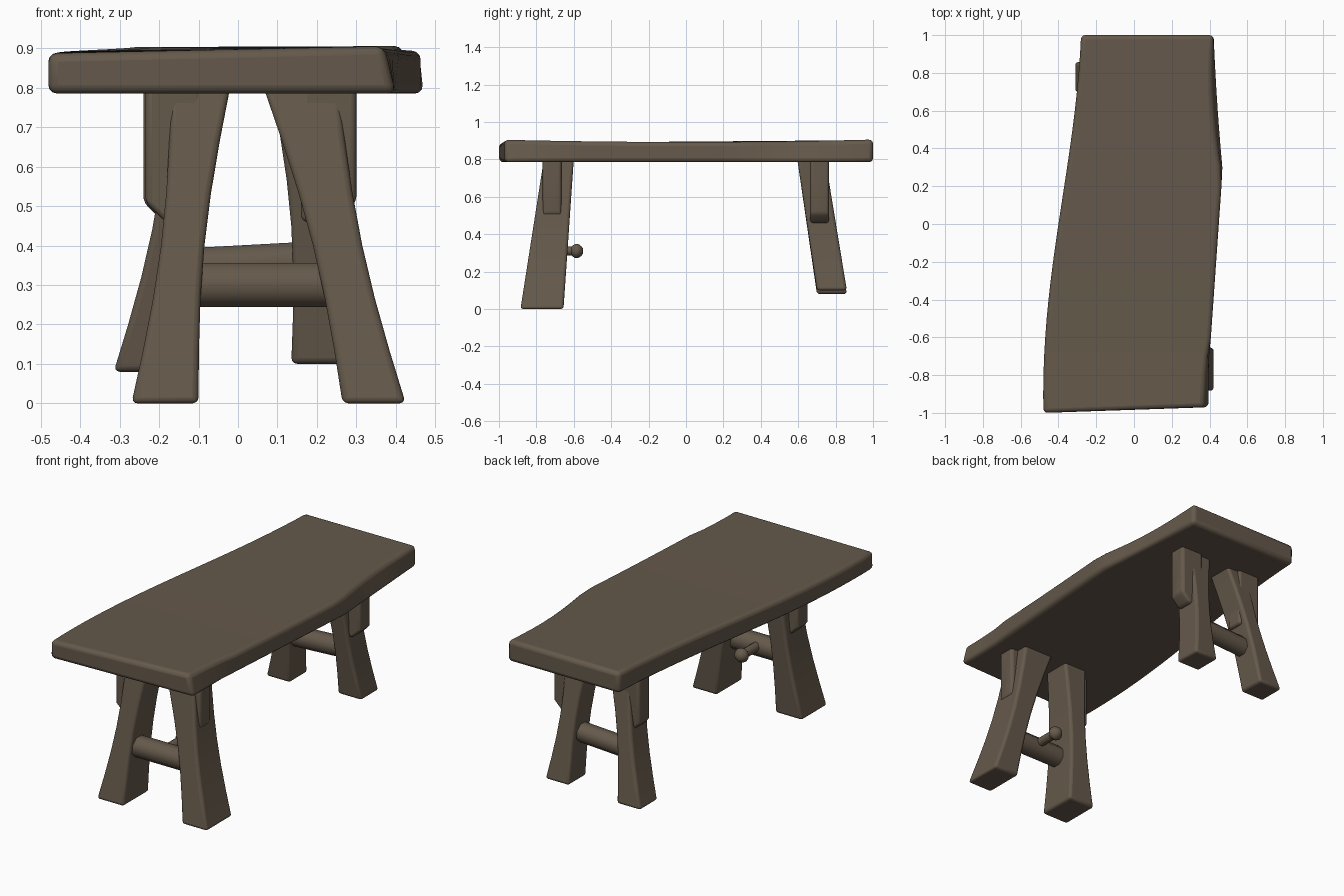
import bpy, bmesh
from math import sin, cos, pi, tau, radians
from mathutils import Vector

cube = bpy.data.objects.get("Cube")
if cube:
    bpy.data.objects.remove(cube, do_unlink=True)

wood = bpy.data.materials.new("dark brown wood")
wood.use_nodes = True
wood.diffuse_color = (0.13, 0.1, 0.07, 1)
shader = wood.node_tree.nodes["Principled BSDF"]
shader.inputs["Base Color"].default_value = wood.diffuse_color
shader.inputs["Roughness"].default_value = 0.8


def loft(name, rings, bevel):
    """Skin a stack of equal point rings, cap both ends and round the edges."""
    mesh_builder = bmesh.new()
    loops = [[mesh_builder.verts.new(point) for point in ring] for ring in rings]
    for lower, upper in zip(loops, loops[1:]):
        for i in range(len(lower)):
            mesh_builder.faces.new((lower[i - 1], lower[i], upper[i], upper[i - 1]))
    mesh_builder.faces.new(loops[0])
    mesh_builder.faces.new(loops[-1])
    bmesh.ops.recalc_face_normals(mesh_builder, faces=mesh_builder.faces)
    mesh = bpy.data.meshes.new(name)
    mesh_builder.to_mesh(mesh)
    mesh_builder.free()
    mesh.materials.append(wood)
    part = bpy.data.objects.new(name, mesh)
    bpy.context.collection.objects.link(part)
    if bevel:
        rounding = part.modifiers.new("rounded edges", "BEVEL")
        rounding.width = bevel
        rounding.segments = 3
        rounding.angle_limit = radians(35)
    bpy.ops.object.select_all(action="DESELECT")
    part.select_set(True)
    bpy.context.view_layer.objects.active = part
    bpy.ops.object.shade_smooth_by_angle(angle=radians(50))


def rectangle(centre, width, depth):
    """Level rectangle of four points around a centre."""
    across, along = Vector((width / 2, 0, 0)), Vector((0, depth / 2, 0))
    return [centre - across - along, centre + across - along,
            centre + across + along, centre - across + along]


def round_bar(name, start, end, radii, sides):
    """Straight round bar whose radii are spread evenly from start to end."""
    start, end = Vector(start), Vector(end)
    turn = (end - start).to_track_quat("Z", "Y")
    rings = []
    for i, radius in enumerate(radii):
        centre = start.lerp(end, i / (len(radii) - 1))
        angles = [tau * (k + 0.5) / sides for k in range(sides)]
        rings.append([centre + turn @ Vector((radius * cos(a), radius * sin(a), 0))
                      for a in angles])
    loft(name, rings, 0)


def leg(name, foot, top, foot_size, top_size):
    """Splayed leg with a narrow waist and a shoulder block on its outer side."""
    foot, top = Vector(foot), Vector(top)
    foot_size, top_size = Vector(foot_size), Vector(top_size)
    rings = []
    steps = 6
    for i in range(steps + 1):
        t = i / steps
        width, depth = foot_size.lerp(top_size, t)
        waist = 0.05 * sin(pi * t)
        rings.append(rectangle(foot.lerp(top, t), width - waist, depth))
    loft(name + "_leg", rings, 0.015)

    side = 1 if foot.x > 0 else -1
    middle = foot.lerp(top, 0.6).y
    block = []
    for height, width in ((0.46, 0.09), (0.51, 0.14), (top.z, 0.14)):
        centre = Vector((top.x + side * width / 2, middle, height))
        block.append(rectangle(centre, width, 0.1))
    loft(name + "_shoulder", block, 0.015)


# Live-edge slab: wavy left side, gentle point on the right side, dished top
rows = []
for i in range(-10, 11):
    y = i / 10
    left = 0.1 * sin(1.5 * y) - 0.02 * cos(pi * y / 2) - 0.38
    right = 0.4 + 0.07 * max(0, 1 - abs(y - 0.3))
    slant = 0.03 * max(0, sin(pi * (y - 0.2) / 0.8))
    left_top = 0.895 + 0.008 * y
    right_top = 0.893 + 0.013 * y * y
    right_y = max(y, -0.97)
    bottom = 0.785
    rows.append([(left, y, bottom), (right, right_y, bottom),
                 (right - slant, right_y, right_top), (left, y, left_top)])
loft("seat_slab", rows, 0.022)

# Legs: foot and top centres, then foot and top sizes
leg("front_right", (-0.185, -0.77, 0), (-0.095, -0.68, 0.8), (0.17, 0.23), (0.15, 0.16))
leg("front_left", (0.345, -0.77, 0), (0.16, -0.68, 0.8), (0.16, 0.23), (0.19, 0.16))
leg("back_right", (-0.24, 0.78, 0.08), (-0.1, 0.67, 0.8), (0.15, 0.16), (0.14, 0.15))
leg("back_left", (0.21, 0.78, 0.1), (0.16, 0.67, 0.8), (0.15, 0.16), (0.15, 0.15))

# Crossbars between each pair of legs
round_bar("front_crossbar", (-0.15, -0.76, 0.3), (0.27, -0.76, 0.3), (0.06, 0.06), 8)
round_bar("back_crossbar", (-0.17, 0.73, 0.34), (0.2, 0.73, 0.36), (0.055, 0.055), 8)

# Peg with a ball head standing out behind the front crossbar
round_bar("peg_shaft", (0.06, -0.8, 0.31), (0.06, -0.6, 0.31), (0.025, 0.025), 12)
ball = 0.04
round_bar("peg_head", (0.06, -0.62, 0.31), (0.06, -0.55, 0.31),
          [ball * sin(pi * k / 8) for k in range(1, 8)], 12)
